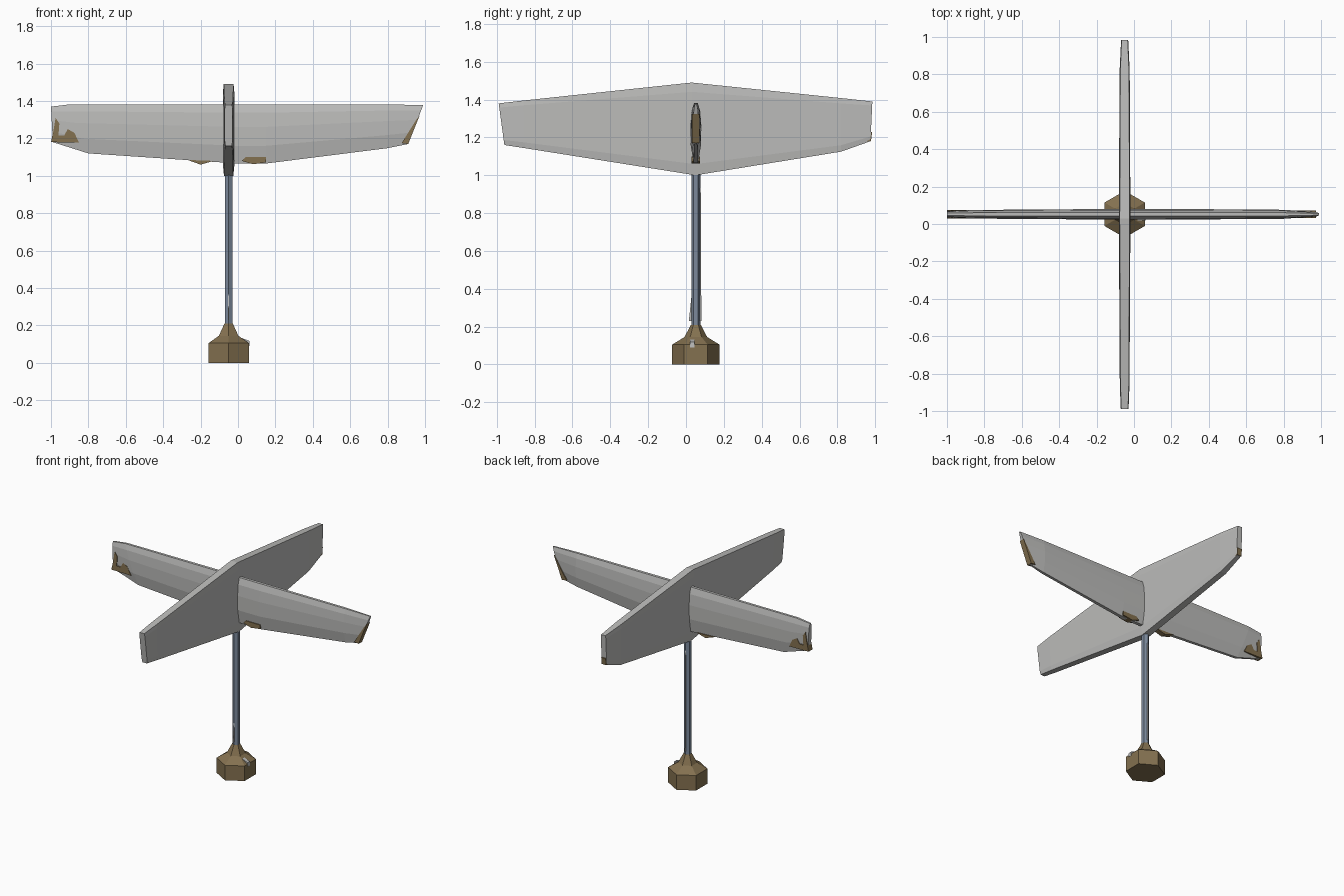
import bpy, bmesh, math

if "Cube" in bpy.data.objects:
    bpy.data.objects.remove(bpy.data.objects["Cube"])

CX, CY = -0.05, 0.052   # axis of the post


def material(name, rgb):
    m = bpy.data.materials.new(name)
    m.diffuse_color = (*rgb, 1)
    m.use_nodes = True
    m.node_tree.nodes["Principled BSDF"].inputs["Base Color"].default_value = m.diffuse_color
    return m


GREY = material("pale grey", (0.50, 0.50, 0.49))
BROWN = material("brown", (0.23, 0.165, 0.08))
STEEL = material("steel blue", (0.20, 0.25, 0.33))


def finish(name, bm, mat):
    bmesh.ops.recalc_face_normals(bm, faces=bm.faces)
    me = bpy.data.meshes.new(name)
    bm.to_mesh(me)
    bm.free()
    ob = bpy.data.objects.new(name, me)
    me.materials.append(mat)
    bpy.context.collection.objects.link(ob)
    return ob


def place(axis, u, w, z):
    """u runs along the blade, w across its thickness."""
    return (u, CY + w, z) if axis == 'x' else (CX + w, u, z)


def bridge(bm, rings):
    n = len(rings[0])
    for a, b in zip(rings, rings[1:]):
        for i in range(n):
            j = (i + 1) % n
            bm.faces.new((a[i], a[j], b[j], b[i]))
    bm.faces.new(rings[0])
    bm.faces.new(rings[-1])


def blade(name, axis, profile, sections):
    """profile: (width, height) fractions; sections: u top, u bottom, z top, z bottom, half width."""
    outline = profile + [(-w, h) for w, h in reversed(profile)]
    bm = bmesh.new()
    rings = [[bm.verts.new(place(axis, ub + (ut - ub) * h, w * hw, zb + (zt - zb) * h))
              for w, h in outline] for ut, ub, zt, zb, hw in sections]
    bridge(bm, rings)
    finish(name, bm, GREY)


def plate(name, axis, pts, half, mat, shift=0.0):
    bm = bmesh.new()
    bridge(bm, [[bm.verts.new(place(axis, u, shift + s * half, z)) for u, z in pts]
                for s in (-1, 1)])
    finish(name, bm, mat)


def turned(name, sides, rings, mat, offset):
    bm = bmesh.new()
    bridge(bm, [[bm.verts.new((CX + r * math.cos(offset + 2 * math.pi * i / sides),
                               CY + r * math.sin(offset + 2 * math.pi * i / sides), z))
                 for i in range(sides)] for r, z in rings])
    finish(name, bm, mat)


# Hexagonal foot and post
turned("foot", 6, [(0.125, 0), (0.125, 0.105), (0.06, 0.145), (0.026, 0.21)], BROWN, math.pi / 2)
turned("post", 6, [(0.024, 0.19), (0.024, 1.06)], STEEL, math.pi / 2)

# Flat-sided blade running front to back
blade("long_blade", 'y', [(0.85, 1), (1, 0.9), (1, 0.12), (0.8, 0)], [
    (-0.99, -0.96, 1.38, 1.16, 0.021),
    (-0.86, -0.85, 1.395, 1.143, 0.026),
    (0.03, 0.05, 1.49, 1.0, 0.031),
    (0.82, 0.82, 1.408, 1.125, 0.027),
    (0.985, 0.975, 1.39, 1.18, 0.019)])

# Lens-shaped blade running side to side
blade("cross_blade", 'x', [(0.35, 1), (0.8, 0.86), (1, 0.62), (0.95, 0.3), (0.4, 0)], [
    (-1.0, -0.99, 1.37, 1.18, 0.017),
    (-0.9, -0.8, 1.382, 1.12, 0.023),
    (-0.05, 0.0, 1.382, 1.066, 0.029),
    (0.15, 0.15, 1.382, 1.066, 0.029),
    (0.8, 0.8, 1.382, 1.148, 0.024),
    (0.99, 0.91, 1.378, 1.17, 0.013)])

# Worn patches showing on the blade ends
plate("left_tip_patch", 'x', [(-1.0, 1.18), (-0.85, 1.178), (-0.875, 1.23), (-0.91, 1.25),
                              (-0.93, 1.215), (-0.96, 1.215), (-0.955, 1.28), (-0.975, 1.31),
                              (-0.985, 1.25)], 0.0225, BROWN)
plate("right_tip_patch", 'x', [(0.875, 1.175), (0.91, 1.17), (0.972, 1.325), (0.95, 1.295)],
      0.019, BROWN)
plate("rear_tip_patch", 'y', [(0.95, 1.178), (0.978, 1.182), (0.984, 1.23), (0.978, 1.23)],
      0.017, BROWN)

# Small wedges below the cross blade
plate("left_wedge", 'x', [(-0.27, 1.085), (-0.2, 1.06), (-0.13, 1.08)], 0.018, BROWN)
plate("right_wedge", 'x', [(0.02, 1.08), (0.08, 1.062), (0.15, 1.072), (0.15, 1.1), (0.04, 1.1)],
      0.023, BROWN)

# Thin slivers along the post and foot
plate("post_sliver_rear", 'y', [(0.06, 0.23), (0.081, 0.23), (0.079, 0.9), (0.066, 1.02)],
      0.003, GREY)
plate("post_sliver_front", 'y', [(0.015, 0.23), (0.035, 0.23), (0.035, 0.42)], 0.003, GREY)
plate("foot_sliver", 'x', [(0.0, 0.14), (0.06, 0.118), (0.062, 0.09), (0.045, 0.1)],
      0.012, GREY, -0.02)
